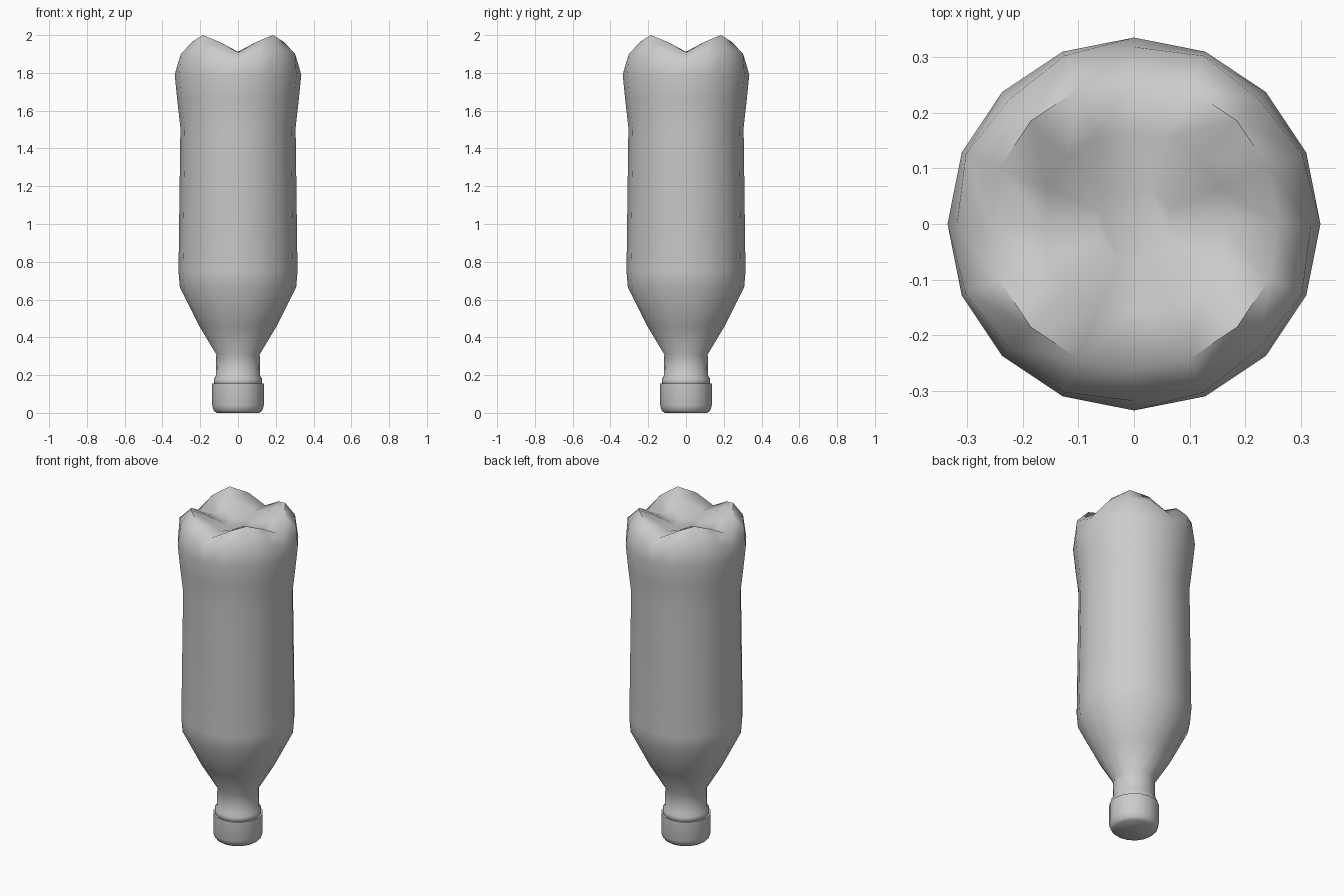
import bpy, bmesh, math

if "Cube" in bpy.data.objects:
    bpy.data.objects.remove(bpy.data.objects["Cube"])

SIDES = 16


def spin_part(name, rings, angle=50):
    """Skin a stack of 16-sided rings. A ring is (r, z), or three (r, z) pairs
    for the groove, lobe flank and lobe middle of the four-lobed base."""
    bm = bmesh.new()
    rows = []
    for ring in rings:
        row = []
        for k in range(SIDES):
            r, z = ring if len(ring) == 2 else ring[(0, 1, 2, 1)[k % 4]]
            a = 2 * math.pi * k / SIDES
            row.append(bm.verts.new((r * math.cos(a), r * math.sin(a), z)))
        rows.append(row)
    for lo, hi in zip(rows, rows[1:]):
        for k in range(SIDES):
            n = (k + 1) % SIDES
            bm.faces.new((lo[k], lo[n], hi[n], hi[k]))
    bm.faces.new(rows[0][::-1])
    bm.faces.new(rows[-1])
    bmesh.ops.recalc_face_normals(bm, faces=bm.faces[:])
    mesh = bpy.data.meshes.new(name)
    bm.to_mesh(mesh)
    bm.free()
    obj = bpy.data.objects.new(name, mesh)
    bpy.context.collection.objects.link(obj)
    bpy.ops.object.select_all(action='DESELECT')
    obj.select_set(True)
    bpy.context.view_layer.objects.active = obj
    bpy.ops.object.shade_smooth_by_angle(angle=math.radians(angle))
    return obj


# Upside-down bottle: neck, shoulder, waist and four-lobed base at the top
spin_part("bottle_body", [
    (0.112, 0.14), (0.128, 0.155), (0.128, 0.18), (0.117, 0.197),
    (0.115, 0.31), (0.205, 0.46), (0.308, 0.665), (0.315, 0.75),
    (0.305, 1.51), (0.322, 1.66), (0.335, 1.79),
    ((0.318, 1.85), (0.327, 1.90), (0.317, 1.925)),
    ((0.26, 1.908), (0.262, 1.965), (0.262, 2.0)),
    ((0.16, 1.912), (0.17, 1.935), (0.17, 1.96)),
    (0.07, 1.90),
], angle=60)

# Screw cap the bottle stands on
spin_part("cap", [
    (0.113, 0.0), (0.128, 0.012), (0.137, 0.04), (0.137, 0.155), (0.11, 0.155),
])
